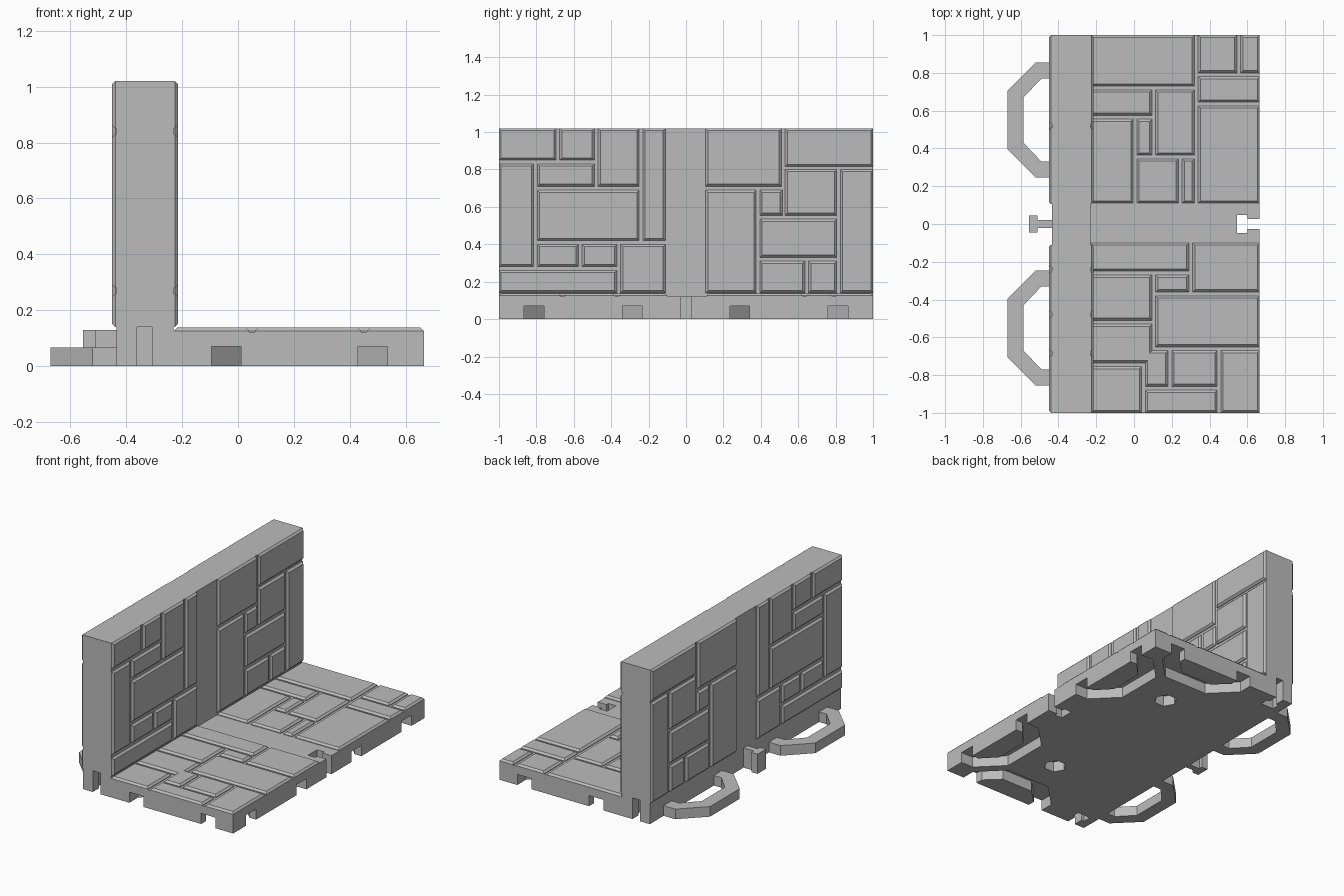
import bpy
import bmesh
import math
from mathutils import Vector

default = bpy.data.objects.get("Cube")
if default:
    bpy.data.objects.remove(default, do_unlink=True)

# Main dimensions
BACK, FACE, EDGE = -0.435, -0.23, 0.665   # wall back, wall face, floor edge
FLOOR, TOP, HALF = 0.122, 1.02, 1.0
RELIEF, CHAMFER = 0.016, 0.012

stone = bpy.data.materials.new("stone grey")
stone.use_nodes = True
grey = (0.5, 0.5, 0.5, 1)
stone.diffuse_color = grey
stone.node_tree.nodes["Principled BSDF"].inputs["Base Color"].default_value = grey


def make_object(name, bm):
    bmesh.ops.recalc_face_normals(bm, faces=bm.faces)
    mesh = bpy.data.meshes.new(name)
    bm.to_mesh(mesh)
    bm.free()
    mesh.materials.append(stone)
    obj = bpy.data.objects.new(name, mesh)
    bpy.context.collection.objects.link(obj)
    return obj


def add_prism(bm, outline, z0, z1):
    """Extrude a flat outline upward."""
    face = bm.faces.new([bm.verts.new((x, y, z0)) for x, y in outline])
    out = bmesh.ops.extrude_face_region(bm, geom=[face])
    verts = [g for g in out["geom"] if isinstance(g, bmesh.types.BMVert)]
    bmesh.ops.translate(bm, verts=verts, vec=(0, 0, z1 - z0))


def rect(x0, x1, y0, y1):
    return [(x0, y0), (x1, y0), (x1, y1), (x0, y1)]


def block(name, x0, x1, z1):
    bm = bmesh.new()
    add_prism(bm, rect(x0, x1, -HALF, HALF), 0, z1)
    return make_object(name, bm)


def cut(obj, bm):
    """Subtract the cutter mesh from an object."""
    cutter = make_object("cutter", bm)
    cutter.hide_render = True
    mod = obj.modifiers.new("cut", "BOOLEAN")
    mod.operation = "DIFFERENCE"
    mod.solver = "EXACT"
    mod.object = cutter
    bpy.context.view_layer.objects.active = obj
    bpy.ops.object.modifier_apply(modifier=mod.name)
    bpy.data.objects.remove(cutter, do_unlink=True)


def loop_outline(grow, start):
    """Half-octagon band as (depth, along) points."""
    g = grow
    side = [(start, 0.305 + g), (0.085 + g / 2, 0.305 + g), (0.235 + g, 0.155 + g / 2)]
    inner = [(0.15 - g, 0.12 - g / 2), (0.055 - g / 2, 0.22 - g), (start, 0.22 - g)]
    mirror = lambda pts: [(d, -u) for d, u in reversed(pts)]
    return side + mirror(side) + mirror(inner) + inner


def tee_outline(stem, head, neck, end, start):
    """T-shaped key as (depth, along) points."""
    half = [(start, stem), (neck, stem), (neck, head), (end, head)]
    return half + [(d, -u) for d, u in reversed(half)]


# Floor slab with connector channels, key slot and sockets underneath
floor = block("floor_slab", FACE, EDGE, FLOOR)
cutters = bmesh.new()
channel = loop_outline(0.01, -0.03)
for s in (-1, 1):
    add_prism(cutters, [(EDGE - d, s * 0.55 + u) for d, u in channel], -0.05, 0.07)
    add_prism(cutters, [(0.22 + u, s * (HALF - d)) for d, u in channel], -0.05, 0.07)
    hexagon = [(0.19 + 0.07 * math.cos(a * math.pi / 3),
                s * 0.53 + 0.07 * math.sin(a * math.pi / 3)) for a in range(6)]
    add_prism(cutters, hexagon, -0.05, 0.07)
slot = tee_outline(0.027, 0.047, 0.065, 0.12, -0.03)
add_prism(cutters, [(EDGE - d, u) for d, u in slot], -0.05, 0.3)
cut(floor, cutters)

# Wall slab with a key slot at each end
wall = block("wall_slab", BACK, FACE, TOP)
cutters = bmesh.new()
for s in (-1, 1):
    add_prism(cutters, [(-0.335 + u, s * (HALF - d)) for d, u in slot], -0.05, 0.14)
cut(wall, cutters)

# Connector loops and key behind the wall
loop = loop_outline(0, -0.01)
for name, y in (("right_connector_loop", -0.55), ("left_connector_loop", 0.55)):
    bm = bmesh.new()
    add_prism(bm, [(BACK - d, y + u) for d, u in loop], 0, 0.067)
    make_object(name, bm)
bm = bmesh.new()
key = tee_outline(0.02, 0.045, 0.075, 0.12, -0.01)
add_prism(bm, [(BACK - d, u) for d, u in key], 0, 0.13)
make_object("connector_key", bm)


def stones(name, layout, place):
    """Chamfered blocks; each row is u0, u1, v0, v1 in hundredths."""
    bm = bmesh.new()
    for row in layout:
        u0, u1, v0, v1 = (n / 100 for n in row)
        c = CHAMFER
        rings = []
        for inset, h in ((0, -0.004), (0, 0.004), (c, RELIEF)):
            pts = rect(u0 + inset, u1 - inset, v0 + inset, v1 - inset)
            rings.append([bm.verts.new(place(u, v, h)) for u, v in pts])
        for low, high in zip(rings, rings[1:]):
            for i in range(4):
                j = (i + 1) % 4
                bm.faces.new((low[i], low[j], high[j], high[i]))
        bm.faces.new(rings[0])
        bm.faces.new(rings[-1])
    return make_object(name, bm)


# Floor paving: x range, y range
paving = [
    (-23, 32, 73, 100), (34, 54.5, 80, 100), (56.5, 66.5, 80, 100),
    (34, 66.5, 64.5, 78), (34, 66.5, 11, 62.5), (-23, 9.5, 57.5, 71),
    (11.5, 32, 36.5, 71), (1.5, 9.5, 36.5, 55.5), (-23, -0.5, 11, 55.5),
    (1.5, 23.5, 11, 34.5), (25.5, 32, 11, 34.5),
    (-23, 29, -25, -10), (31, 66.5, -36, -10), (-23, 9.5, -51, -27),
    (11.5, 29, -36, -27), (11.5, 66.5, -65, -38), (-23, 9.5, -73.5, -53),
    (-23, 4, -100, -75.5), (6, 18, -86, -67), (20, 44, -86, -67),
    (6, 44, -100, -88), (46, 66.5, -100, -67),
]
stones("floor_stones", paving, lambda u, v, h: Vector((u, v, FLOOR + h)))

# Wall masonry: y range, z range, same pattern on both faces
masonry = [
    (10.5, 51, 71, 102), (53, 100, 81.5, 102), (53, 80.5, 55.5, 80),
    (82.5, 100, 14, 80), (39.5, 51.5, 55.5, 69), (10.5, 37.5, 14, 69),
    (39.5, 80.5, 33, 53.5), (39.5, 63.5, 14, 31), (65.5, 80.5, 14, 31),
    (-100, -69.5, 85, 102), (-67.5, -49, 85, 102), (-47, -25, 71, 102),
    (-23, -11, 42, 102), (-100, -81.5, 28, 83), (-79.5, -49, 71, 83),
    (-79.5, -25, 42, 69), (-79.5, -57.5, 28, 40), (-55.5, -37, 28, 40),
    (-35, -11, 14, 40), (-100, -37, 14, 26),
]
stones("wall_inner_stones", masonry, lambda u, v, h: Vector((FACE + h, u, v)))
stones("wall_outer_stones", masonry, lambda u, v, h: Vector((BACK - h, u, v)))
